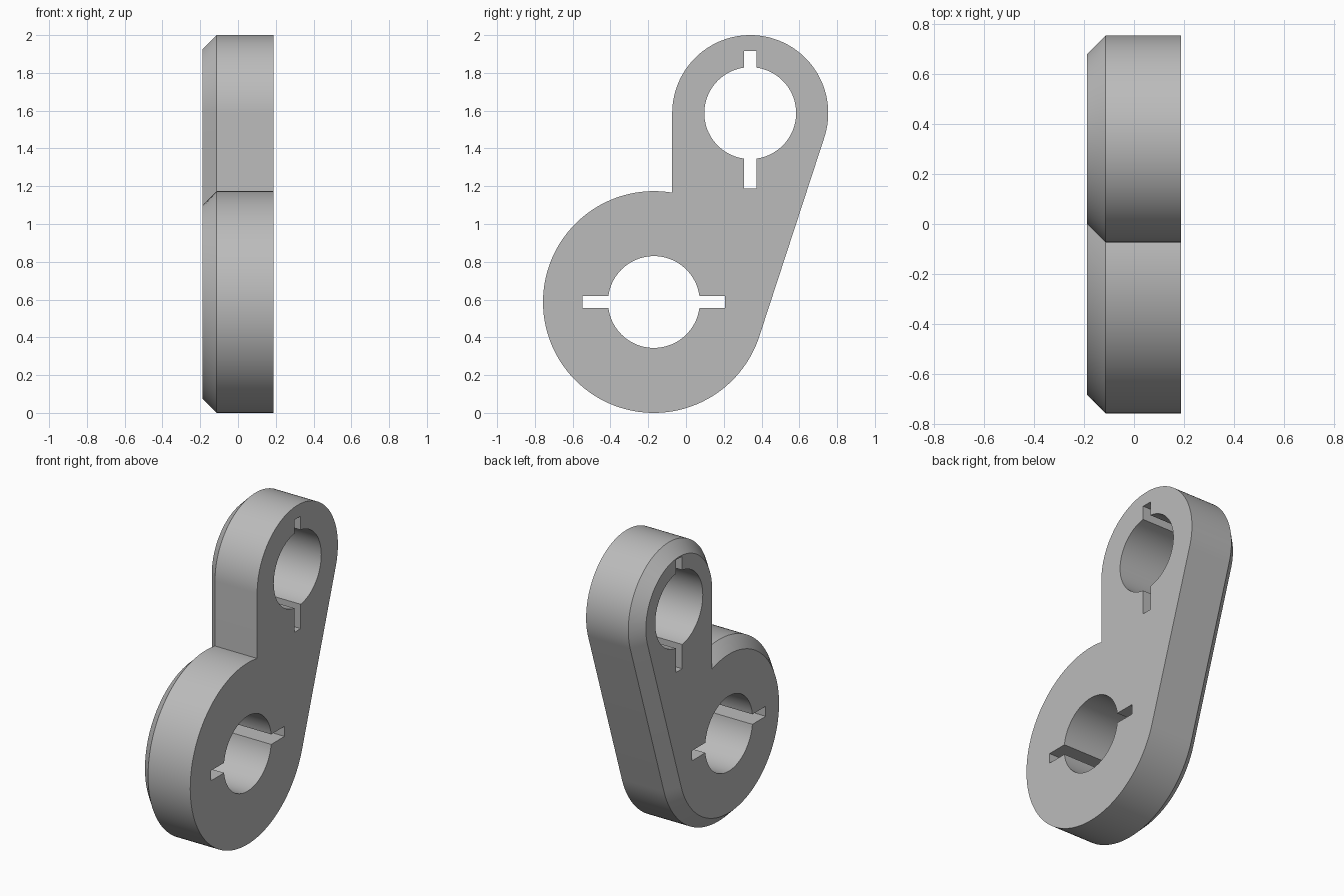
import bpy
import bmesh
from math import acos, asin, atan2, cos, hypot, pi, sin

cube = bpy.data.objects.get("Cube")
if cube:
    bpy.data.objects.remove(cube, do_unlink=True)

# Key dimensions in the y-z plane
LOW, LOW_R = (-0.17, 0.587), 0.587
TOP, TOP_R = (0.34, 1.587), 0.413
BORE_R, SLOT_HALF = 0.243, 0.0325
X_FLAT, X_EDGE, X_FACE, CHAMFER = 0.188, -0.114, -0.188, 0.074


def arc(centre, radius, start, end, count):
    """Points along an arc, both ends included."""
    steps = [start + (end - start) * i / count for i in range(count + 1)]
    return [(centre[0] + radius * cos(a), centre[1] + radius * sin(a)) for a in steps]


def body_outline(inset):
    """Two round ends joined by a slanted tangent and an upright edge."""
    big, small = LOW_R - inset, TOP_R - inset
    dy, dz = TOP[0] - LOW[0], TOP[1] - LOW[1]
    tangent = atan2(dz, dy) - acos((big - small) / hypot(dy, dz))
    corner = acos((dy - small) / big)
    return (arc(LOW, big, corner, 2 * pi + tangent, 96)
            + arc(TOP, small, tangent, pi, 72))


def keyed_bore(centre, reach_a, reach_b, turn):
    """Round hole with a narrow slot on two opposite sides."""
    gap = asin(SLOT_HALF / BORE_R)
    points = []
    for reach, side in ((reach_a, 0), (reach_b, pi)):
        a = turn + side
        for w in (-SLOT_HALF, SLOT_HALF):
            points.append((centre[0] + reach * cos(a) - w * sin(a),
                           centre[1] + reach * sin(a) + w * cos(a)))
        points += arc(centre, BORE_R, a + gap, a + pi - gap, 40)
    return points


bm = bmesh.new()


def ring(points, x):
    return [bm.verts.new((x, y, z)) for y, z in points]


def ring_edges(verts):
    return [bm.edges.get(p) or bm.edges.new(p)
            for p in zip(verts, verts[1:] + verts[:1])]


def wall(a, b):
    for i in range(len(a)):
        j = (i + 1) % len(a)
        bm.faces.new((a[i], a[j], b[j], b[i]))


# Outer wall and chamfer
flat = ring(body_outline(0), X_FLAT)
edge = ring(body_outline(0), X_EDGE)
face = ring(body_outline(CHAMFER), X_FACE)
wall(flat, edge)
wall(edge, face)

# Keyed bores through the body
flat_loops, face_loops = ring_edges(flat), ring_edges(face)
for profile in (keyed_bore(LOW, 0.377, 0.377, 0),
                keyed_bore(TOP, 0.33, 0.398, pi / 2)):
    a, b = ring(profile, X_FLAT), ring(profile, X_FACE)
    wall(a, b)
    flat_loops += ring_edges(a)
    face_loops += ring_edges(b)

# Flat sides, filled around the bores
for loops in (flat_loops, face_loops):
    bmesh.ops.triangle_fill(bm, use_beauty=True, edges=loops)
bmesh.ops.recalc_face_normals(bm, faces=bm.faces[:])

mesh = bpy.data.meshes.new("link_arm")
bm.to_mesh(mesh)
bm.free()
arm = bpy.data.objects.new("link_arm", mesh)
bpy.context.collection.objects.link(arm)

# Plain grey
grey = bpy.data.materials.new("plain_grey")
grey.use_nodes = True
colour = (0.5, 0.5, 0.5, 1)
grey.diffuse_color = colour
grey.node_tree.nodes["Principled BSDF"].inputs["Base Color"].default_value = colour
mesh.materials.append(grey)

bpy.ops.object.select_all(action="DESELECT")
arm.select_set(True)
bpy.context.view_layer.objects.active = arm
bpy.ops.object.shade_smooth_by_angle(angle=pi / 6)
